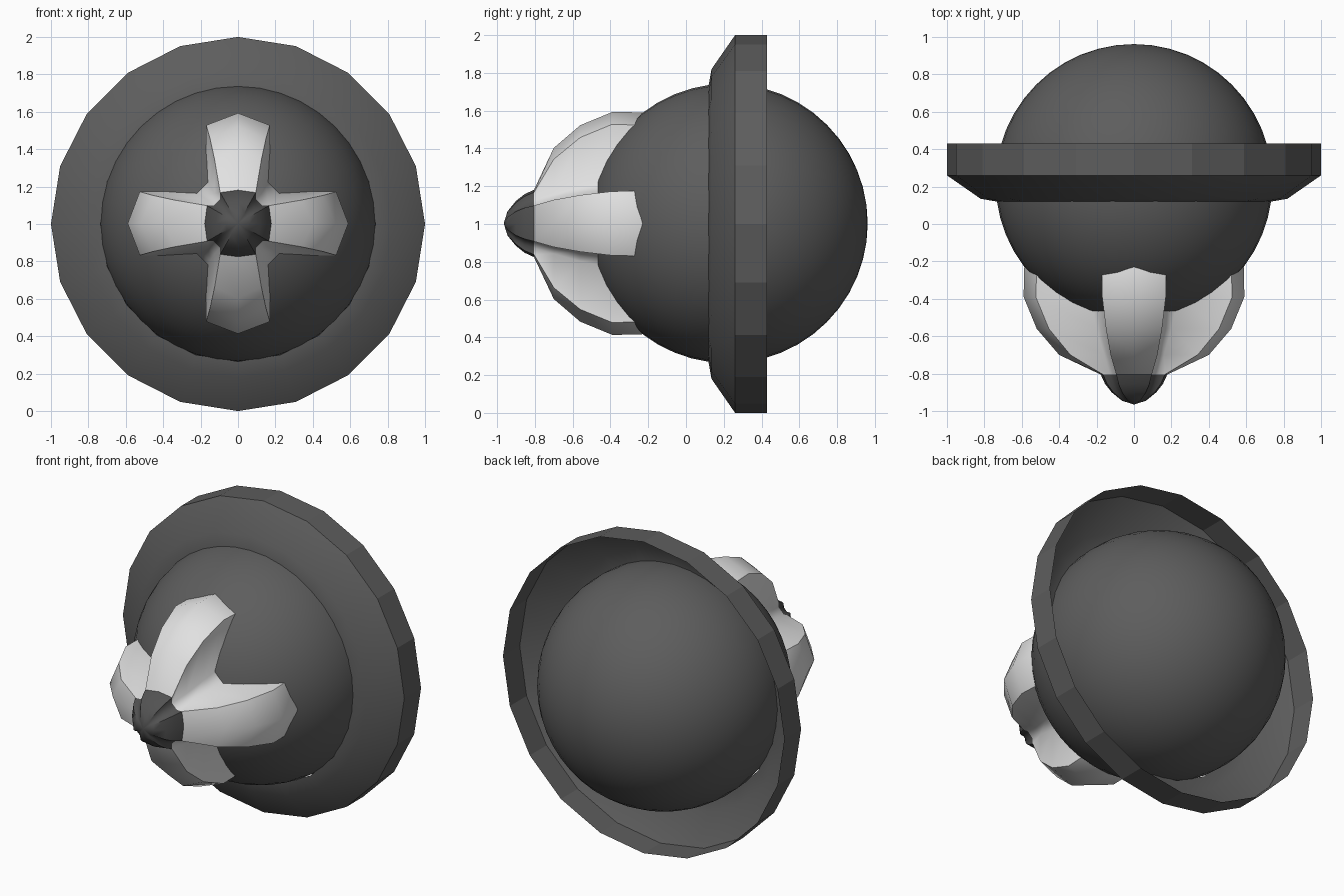
import bpy, bmesh, math

if "Cube" in bpy.data.objects:
    bpy.data.objects.remove(bpy.data.objects["Cube"], do_unlink=True)


def material(name, value):
    m = bpy.data.materials.new(name)
    m.use_nodes = True
    colour = (value, value, value, 1)
    m.diffuse_color = colour
    m.node_tree.nodes["Principled BSDF"].inputs["Base Color"].default_value = colour
    return m


dark = material("dark grey", 0.11)
nose_dark = material("nose dark grey", 0.085)
light = material("light grey", 0.75)


def loft(name, loops, mat, tip=None, angle=40):
    """Skin a row of closed loops, optionally ending the first in a point."""
    bm = bmesh.new()
    rows = [[bm.verts.new(p) for p in loop] for loop in loops]
    n = len(rows[0])
    for a, b in zip(rows, rows[1:]):
        for i in range(n):
            j = (i + 1) % n
            bm.faces.new((a[i], a[j], b[j], b[i]))
    if tip:
        t = bm.verts.new(tip)
        for i in range(n):
            bm.faces.new((t, rows[0][(i + 1) % n], rows[0][i]))
    mesh = bpy.data.meshes.new(name)
    bm.to_mesh(mesh)
    bm.free()
    obj = bpy.data.objects.new(name, mesh)
    bpy.context.collection.objects.link(obj)
    mesh.materials.append(mat)
    finish(obj, angle)
    return obj


def finish(obj, angle):
    bpy.ops.object.select_all(action='DESELECT')
    bpy.context.view_layer.objects.active = obj
    obj.select_set(True)
    bpy.ops.object.shade_smooth_by_angle(angle=math.radians(angle))


# Round body
bpy.ops.mesh.primitive_uv_sphere_add(segments=40, ring_count=24, radius=0.74,
                                     location=(0, 0.222, 1.003),
                                     rotation=(math.pi / 2, 0, 0))
body = bpy.context.object
body.name = "body"
body.data.materials.append(dark)
finish(body, 40)


# Open dish ring around the body: 20 sides
def circle(y, r, n=20):
    return [(r * math.cos(2 * math.pi * i / n), y, 1 + r * math.sin(2 * math.pi * i / n))
            for i in range(n)]


dish = loft("dish_ring", [circle(0.12, 0.735), circle(0.135, 0.82),
                          circle(0.26, 1.0), circle(0.43, 1.0)], dark, angle=25)
for p in dish.data.polygons:      # the rim band is faceted
    if p.center.y > 0.3:
        p.use_smooth = False


# Cross-shaped snout: each arm has a ridge, two shoulders and a chamfered inner corner
def cross(y, ridge, shoulder, half, near, scale=1.0):
    arm = [(ridge, 0), (shoulder, half), (near, half), (half, near), (half, shoulder)]
    pts = []
    for k in range(4):
        c, s = round(math.cos(k * math.pi / 2)), round(math.sin(k * math.pi / 2))
        for u, v in arm[:4]:
            pts.append((scale * (u * c - v * s), y, 1.003 + scale * (u * s + v * c)))
        # second shoulder belongs to the next arm
        u, v = arm[4]
        pts.append((scale * (u * c - v * s), y, 1.003 + scale * (u * s + v * c)))
    return pts


front = (0.178, 0.165, 0.095, 0.13)
loft("snout_arms", [cross(-0.805, *front),
                    cross(-0.70, 0.40, 0.34, 0.125, 0.16),
                    cross(-0.56, 0.52, 0.455, 0.15, 0.20),
                    cross(-0.39, 0.59, 0.525, 0.17, 0.235),
                    cross(-0.24, 0.588, 0.52, 0.172, 0.235),
                    cross(-0.15, 0.57, 0.50, 0.172, 0.235)], light, angle=50)

# Dark nose cap continuing the cross section to a rounded point
loft("nose", [cross(-0.945, *front, scale=0.36),
              cross(-0.90, *front, scale=0.67),
              cross(-0.855, *front, scale=0.87),
              cross(-0.805, *front)], nose_dark, tip=(0, -0.965, 1.003), angle=50)
